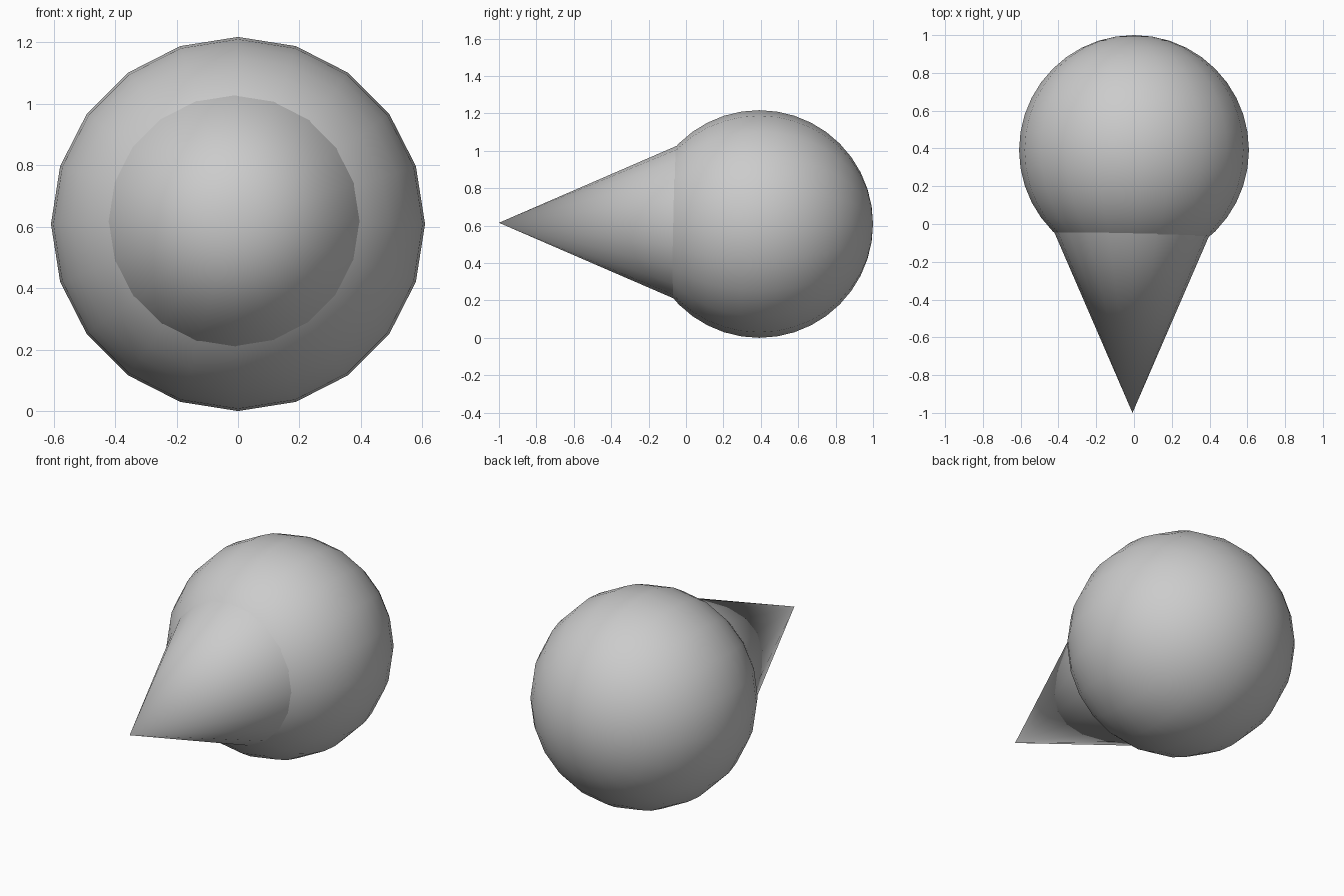
import bpy
from math import radians

if "Cube" in bpy.data.objects:
    bpy.data.objects.remove(bpy.data.objects["Cube"])

R = 0.6085          # ball radius
SIDES = 20


def finish(name, angle):
    obj = bpy.context.object
    obj.name = name
    bpy.ops.object.transform_apply(location=False, rotation=True, scale=True)
    bpy.ops.object.shade_smooth_by_angle(angle=radians(angle))
    return obj


# Ball with its poles along the y axis
bpy.ops.mesh.primitive_uv_sphere_add(
    segments=SIDES, ring_count=20, radius=R,
    location=(0, 1 - R, R), rotation=(radians(90), 0, 0))
finish("ball", 40)

# Cone pointing to the front, its base buried in the ball
bpy.ops.mesh.primitive_cone_add(
    vertices=SIDES, radius1=0.433, radius2=0, depth=1.0,
    location=(-0.008, -0.5, 0.615), rotation=(radians(90), 0, 0))
finish("cone", 40)
